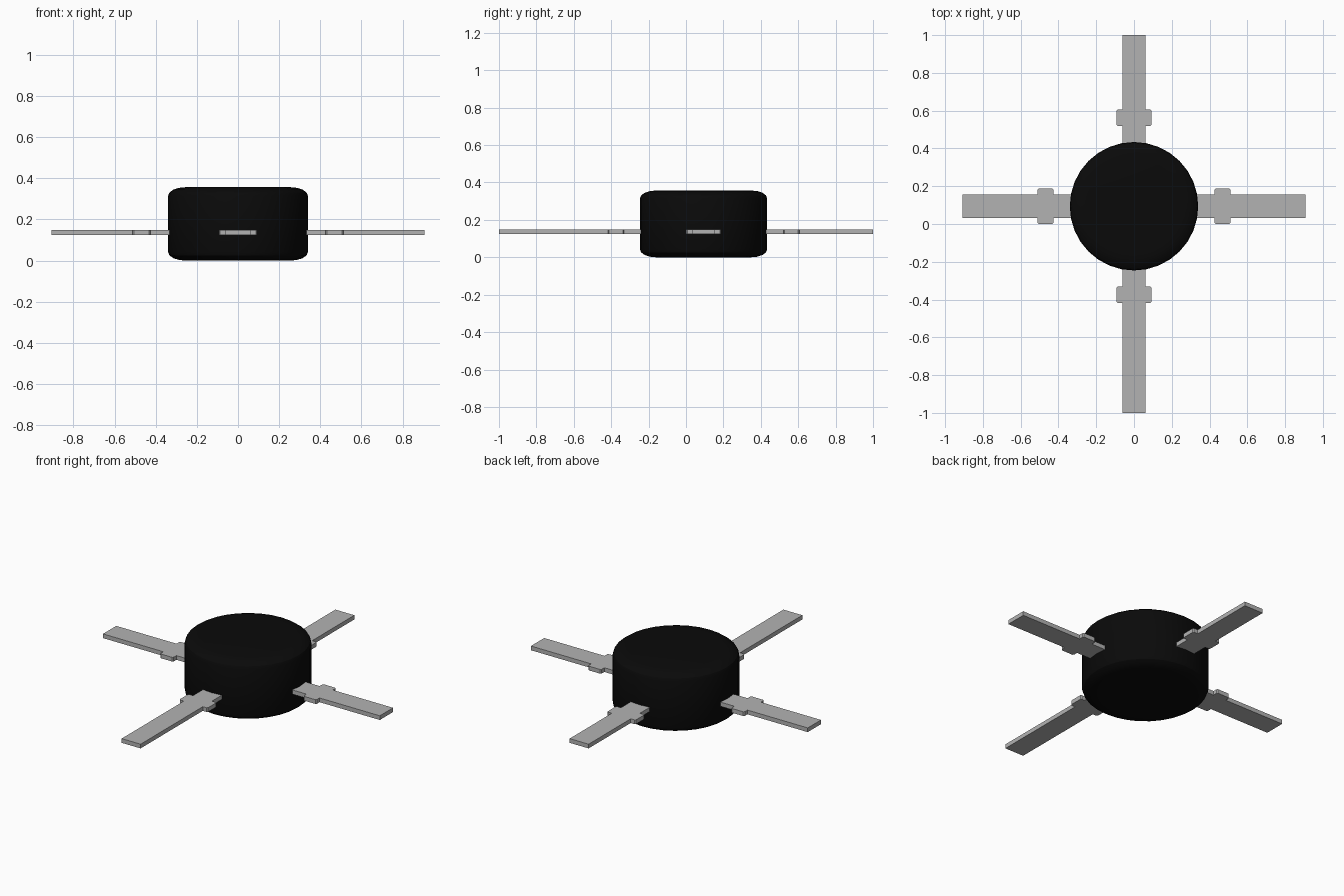
import bpy, bmesh
from math import pi, sin, cos
from mathutils import Matrix

cube = bpy.data.objects.get("Cube")
if cube:
    bpy.data.objects.remove(cube, do_unlink=True)

CENTRE_Y = 0.094
RADIUS, HEIGHT = 0.34, 0.357


def material(name, rgb):
    m = bpy.data.materials.new(name)
    m.use_nodes = True
    m.diffuse_color = (*rgb, 1)
    m.node_tree.nodes["Principled BSDF"].inputs["Base Color"].default_value = (*rgb, 1)
    return m


black = material("black", (0.003, 0.003, 0.003))
grey = material("light grey", (0.45, 0.45, 0.45))


def add_object(name, bm, mat):
    bmesh.ops.recalc_face_normals(bm, faces=bm.faces)
    mesh = bpy.data.meshes.new(name)
    bm.to_mesh(mesh)
    bm.free()
    mesh.materials.append(mat)
    obj = bpy.data.objects.new(name, mesh)
    bpy.context.collection.objects.link(obj)
    return obj


# Round body: stacked rings with shallow rounded rims
def make_body(sides=32, steps=4, rim_w=0.085, rim_h=0.042):
    rim = [(RADIUS - rim_w * (1 - cos(a)), rim_h * (1 - sin(a)))
           for a in (pi / 2 * (1 - i / steps) for i in range(steps + 1))]
    profile = rim + [(r, HEIGHT - z) for r, z in reversed(rim)]
    bm = bmesh.new()
    rings = [[bm.verts.new((r * cos(2 * pi * i / sides), CENTRE_Y + r * sin(2 * pi * i / sides), z))
              for i in range(sides)] for r, z in profile]
    for low, high in zip(rings, rings[1:]):
        for i in range(sides):
            j = (i + 1) % sides
            bm.faces.new((low[i], low[j], high[j], high[i]))
    bm.faces.new(rings[0])
    bm.faces.new(rings[-1])
    return add_object("round_body", bm, black)


body = make_body()
bpy.context.view_layer.objects.active = body
body.select_set(True)
bpy.ops.object.shade_smooth_by_angle(angle=pi / 6)
body.select_set(False)


# Flat arm with a wider tab that has clipped corners
def make_arm(name, length, angle, z=0.124, thick=0.025):
    half, tab, clip = 0.062, 0.093, 0.006
    t0, t1, root = 0.426, 0.512, 0.3
    side = [(root, half), (t0, half), (t0, tab - clip), (t0 + clip, tab),
            (t1 - clip, tab), (t1, tab - clip), (t1, half), (length, half)]
    outline = side + [(x, -y) for x, y in reversed(side)]
    bm = bmesh.new()
    face = bm.faces.new([bm.verts.new((x, y, z)) for x, y in outline])
    out = bmesh.ops.extrude_face_region(bm, geom=[face], use_keep_orig=True)
    top = [v for v in out["geom"] if isinstance(v, bmesh.types.BMVert)]
    bmesh.ops.translate(bm, verts=top, vec=(0, 0, thick))
    bm.transform(Matrix.Translation((0, CENTRE_Y, 0)) @ Matrix.Rotation(angle, 4, "Z"))
    return add_object(name, bm, grey)


make_arm("left_arm", 0.907, 0)
make_arm("back_arm", 0.906, pi / 2)
make_arm("right_arm", 0.907, pi)
make_arm("front_arm", 1.094, -pi / 2)
